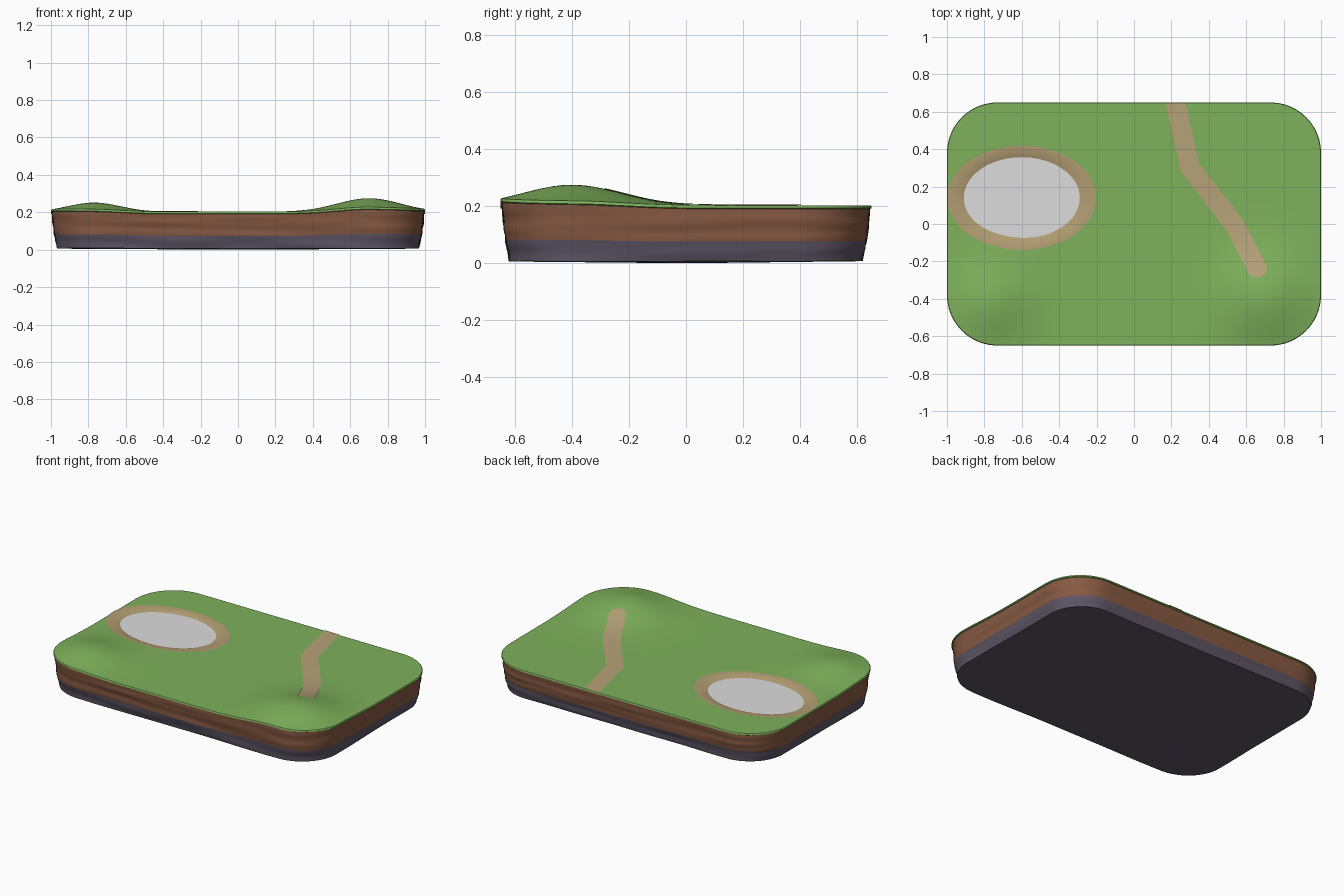
import bpy, bmesh, math
from mathutils import Vector, noise

cube = bpy.data.objects.get("Cube")
if cube:
    bpy.data.objects.remove(cube)

HALF_X, HALF_Y, CORNER = 1.0, 0.65, 0.27
POND, POND_A, POND_B = Vector((-0.6, 0.14)), 0.4, 0.28
HILLS = [(0.7, -0.4, 0.072, 0.17), (-0.77, -0.42, 0.049, 0.14)]
SEGMENTS, RINGS = 176, 50


def material(name, r, g, b):
    m = bpy.data.materials.new(name)
    m.use_nodes = True
    m.diffuse_color = (r, g, b, 1)
    node = m.node_tree.nodes["Principled BSDF"]
    node.inputs["Base Color"].default_value = (r, g, b, 1)
    node.inputs["Roughness"].default_value = 0.9
    return m


grass = material("grass green", 0.21, 0.44, 0.105)
earth = material("earth brown", 0.24, 0.10, 0.055)
rock = material("rock grey purple", 0.11, 0.09, 0.13)
dirt = material("path dirt", 0.47, 0.365, 0.19)
sand = material("bank sand", 0.45, 0.34, 0.17)
water = material("pond pale grey", 0.72, 0.72, 0.72)


def height(x, y):
    """Ground height: gentle hills and a pond bowl."""
    z = 0.203
    for hx, hy, h, s in HILLS:
        z += h * math.exp(-((x - hx) ** 2 + (y - hy) ** 2) / (2 * s * s))
    d = math.hypot((x - POND.x) / POND_A, (y - POND.y) / POND_B)
    t = max(0.0, 1 - d)
    return z - 0.09 * t * t * (3 - 2 * t)


def outline(inset=0.0):
    """Evenly spaced points around a rounded rectangle, with normals."""
    sx, sy = HALF_X - CORNER, HALF_Y - CORNER
    arc = CORNER * math.pi / 2
    corners = [(1, 1), (-1, 1), (-1, -1), (1, -1)]
    sides = [2 * sx, 2 * sy, 2 * sx, 2 * sy]
    total = sum(sides) + 4 * arc
    pts = []
    for i in range(SEGMENTS):
        s, k = total * i / SEGMENTS, 0
        while s > arc + sides[k]:
            s -= arc + sides[k]
            k += 1
        a = math.pi / 2 * (k + min(s / arc, 1))
        n = Vector((math.cos(a), math.sin(a)))
        along = Vector((-n.y, n.x)) * max(0, s - arc)
        cx, cy = corners[k]
        pts.append((Vector((cx * sx, cy * sy)) + n * (CORNER - inset) + along, n))
    return pts


def loft(name, mat, rows, closed=True, cap=None):
    """Skin rows of points, optionally ending in a fan to one point."""
    bm = bmesh.new()
    grid = [[bm.verts.new(p) for p in row] for row in rows]
    n = len(rows[0])
    for a, b in zip(grid, grid[1:]):
        for i in range(n if closed else n - 1):
            j = (i + 1) % n
            bm.faces.new((a[i], a[j], b[j], b[i]))
    if cap is not None:
        tip = bm.verts.new(cap)
        for i in range(n):
            bm.faces.new((grid[-1][i], grid[-1][(i + 1) % n], tip))
    me = bpy.data.meshes.new(name)
    bm.to_mesh(me)
    bm.free()
    me.materials.append(mat)
    ob = bpy.data.objects.new(name, me)
    bpy.context.collection.objects.link(ob)
    bpy.ops.object.select_all(action='DESELECT')
    ob.select_set(True)
    bpy.context.view_layer.objects.active = ob
    bpy.ops.object.shade_smooth_by_angle(angle=math.radians(40))
    return ob


# Turf: rounded lip, then rings shrinking to the middle
rows = []
for inset, drop in [(0.008, 0.014), (0.0, 0.01), (0.0, 0.004)]:
    rows.append([(p.x, p.y, height(p.x, p.y) - drop) for p, n in outline(inset)])
for r in range(RINGS):
    f = 1 - r / RINGS
    ring = [p * f for p, n in outline(0.003)]
    rows.append([(p.x, p.y, height(p.x, p.y)) for p in ring])
loft("grass_turf", grass, rows, cap=(0, 0, height(0, 0)))


def wall(t):
    """One weathered wall row; t runs from 0 at the turf to 1 at the base."""
    row = []
    for p, n in outline():
        top = height(p.x, p.y) - 0.013
        low = 0.007 + 0.005 * noise.noise(Vector((p.x * 2, p.y * 2, 5)))
        z = top + (low - top) * t
        rough = noise.noise(Vector((p.x * 2.5, p.y * 2.5, t * 6)))
        inset = 0.006 + 0.027 * t ** 1.6 + 0.006 * rough * min(1, t * 6)
        q = p - n * inset
        row.append((q.x, q.y, z))
    return row


# Earth and rock layers meet at a shared row
LEVELS, SPLIT = 16, 10
walls = [wall(i / LEVELS) for i in range(LEVELS + 1)]
loft("earth_layer", earth, list(reversed(walls[:SPLIT + 1])))
base = loft("rock_base", rock, walls[SPLIT:], cap=(0, 0, 0))
base.data.flip_normals()


def ellipse(scale, z=None, lift=0.003, count=96):
    row = []
    for i in range(count):
        a = math.tau * i / count
        x = POND.x + POND_A * scale * math.cos(a)
        y = POND.y + POND_B * scale * math.sin(a)
        row.append((x, y, height(x, y) + lift if z is None else z))
    return row


# Sandy bank draped over the bowl, with still water inside
loft("pond_bank", sand, [ellipse(0.995 - 0.03 * i) for i in range(12)])
level = height(POND.x + POND_A * 0.775, POND.y) + 0.003
loft("pond_water", water, [ellipse(0.775, level)], cap=(POND.x, POND.y, level))

# Dirt path: ribbon draped over the ground with a rounded end
stops = [Vector(p) for p in [(0.222, 0.648), (0.3, 0.3), (0.535, 0.0), (0.66, -0.24)]]
centre = []
for a, b in zip(stops, stops[1:]):
    steps = round((b - a).length / 0.02)
    centre += [a.lerp(b, i / steps) for i in range(steps)]
centre.append(stops[-1])
widths = [0.052] * len(centre)
ahead = (stops[-1] - stops[-2]).normalized()
for k in range(1, 9):
    a = math.pi / 2 * k / 8.2
    centre.append(stops[-1] + ahead * 0.045 * math.sin(a))
    widths.append(0.052 * math.cos(a))
rows = []
for i, (c, w) in enumerate(zip(centre, widths)):
    d = centre[min(i + 2, len(centre) - 1)] - centre[max(i - 2, 0)]
    side = Vector((-d.y, d.x)).normalized() if i else Vector((1, 0))
    pts = [c + side * w * (j / 3 - 1) for j in range(7)]
    rows.append([(p.x, p.y, height(p.x, p.y) + 0.003) for p in pts])
rows[0] = [(p[0], p[1], p[2]) for p in sorted(rows[0], key=lambda p: p[0])]
path = loft("dirt_path", dirt, rows, closed=False)

# Face every open sheet upward
for ob in (path, bpy.data.objects["pond_bank"], bpy.data.objects["pond_water"]):
    if sum(f.normal.z for f in ob.data.polygons) < 0:
        ob.data.flip_normals()
